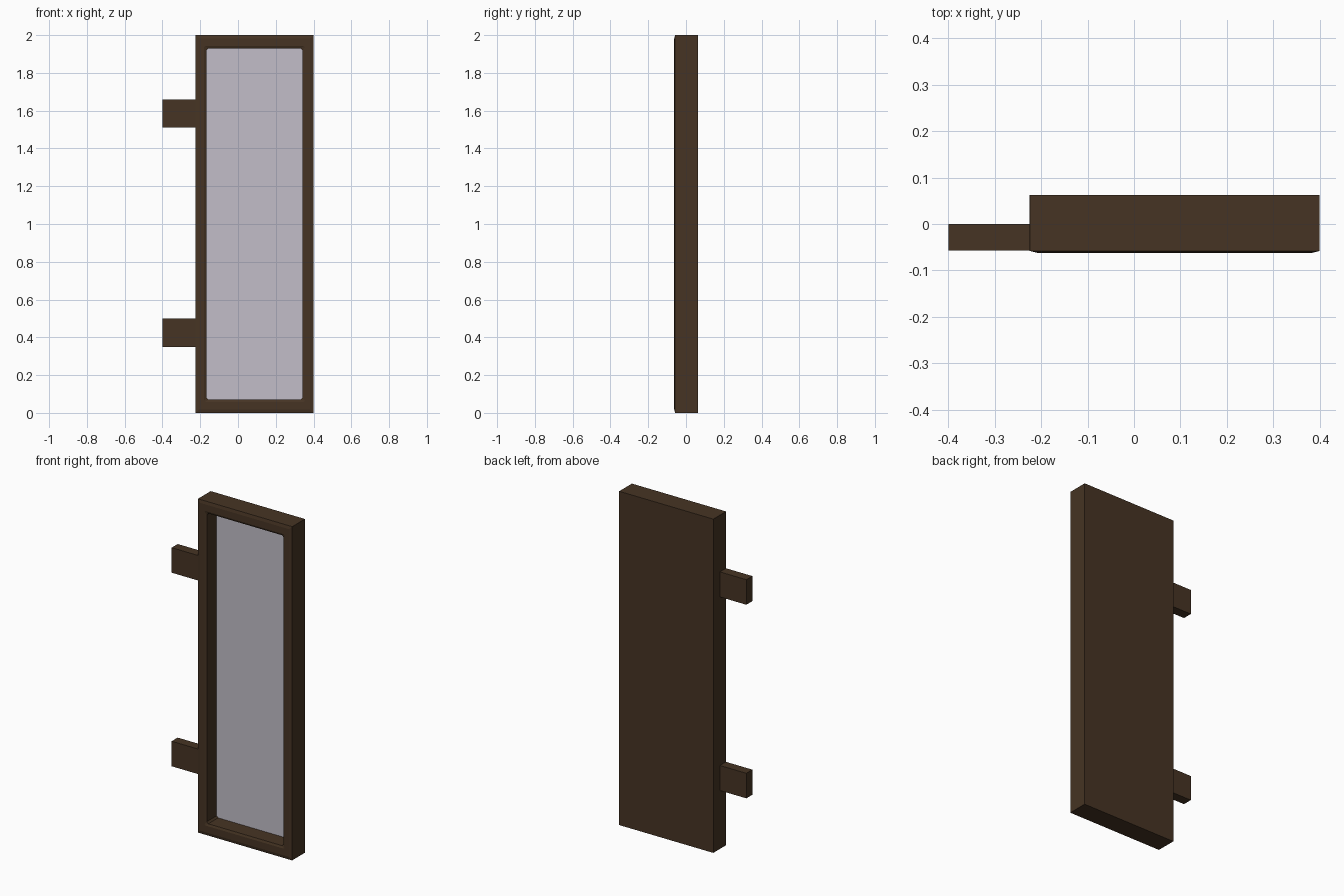
import bpy, bmesh

if "Cube" in bpy.data.objects:
    bpy.data.objects.remove(bpy.data.objects["Cube"])

def material(name, rgb):
    m = bpy.data.materials.new(name)
    m.diffuse_color = (*rgb, 1)
    m.use_nodes = True
    m.node_tree.nodes["Principled BSDF"].inputs["Base Color"].default_value = m.diffuse_color
    return m

wood = material("dark_brown_wood", (0.061, 0.034, 0.017))
glass = material("pale_mirror_grey", (0.54, 0.515, 0.578))

X0, X1, Z0, Z1 = -0.225, 0.40, 0.0, 2.0   # outer frame outline
BACK, FRONT, PANE = 0.0625, -0.0625, 0.037

def make_object(name, bm, mats):
    bmesh.ops.recalc_face_normals(bm, faces=bm.faces)
    me = bpy.data.meshes.new(name)
    bm.to_mesh(me)
    bm.free()
    ob = bpy.data.objects.new(name, me)
    bpy.context.collection.objects.link(ob)
    for m in mats:
        me.materials.append(m)
    return ob

def ring(bm, dx, dz, y, c):
    """Rectangle inset from the outline, with corners clipped by c."""
    a, b, lo, hi = X0 + dx, X1 - dx, Z0 + dz, Z1 - dz
    pts = [(a + c, lo), (b - c, lo), (b, lo + c), (b, hi - c),
           (b - c, hi), (a + c, hi), (a, hi - c), (a, lo + c)]
    return [bm.verts.new((x, y, z)) for x, z in pts]

# frame: back panel, sides, eased front edge, and deep recess with the mirror
bm = bmesh.new()
rings = [ring(bm, *r) for r in [
    (0, 0, BACK, 0.0005), (0, 0, -0.058, 0.0005), (0.018, 0.018, FRONT, 0.001),
    (0.046, 0.058, FRONT, 0.006), (0.058, 0.070, -0.057, 0.010),
    (0.058, 0.070, PANE, 0.010)]]
for r, s in zip(rings, rings[1:]):
    for i in range(8):
        j = (i + 1) % 8
        bm.faces.new((r[i], r[j], s[j], s[i]))
bm.faces.new(rings[0])
pane = bm.faces.new(rings[-1])
pane.material_index = 1
make_object("mirror_frame", bm, [wood, glass])

# wall brackets on the left side
for name, z0 in (("lower_bracket", 0.35), ("upper_bracket", 1.51)):
    bm = bmesh.new()
    bmesh.ops.create_cube(bm, size=1)
    for v in bm.verts:
        v.co = (-0.3125 + v.co.x * 0.175, -0.0285 + v.co.y * 0.057,
                z0 + 0.075 + v.co.z * 0.15)
    make_object(name, bm, [wood])
